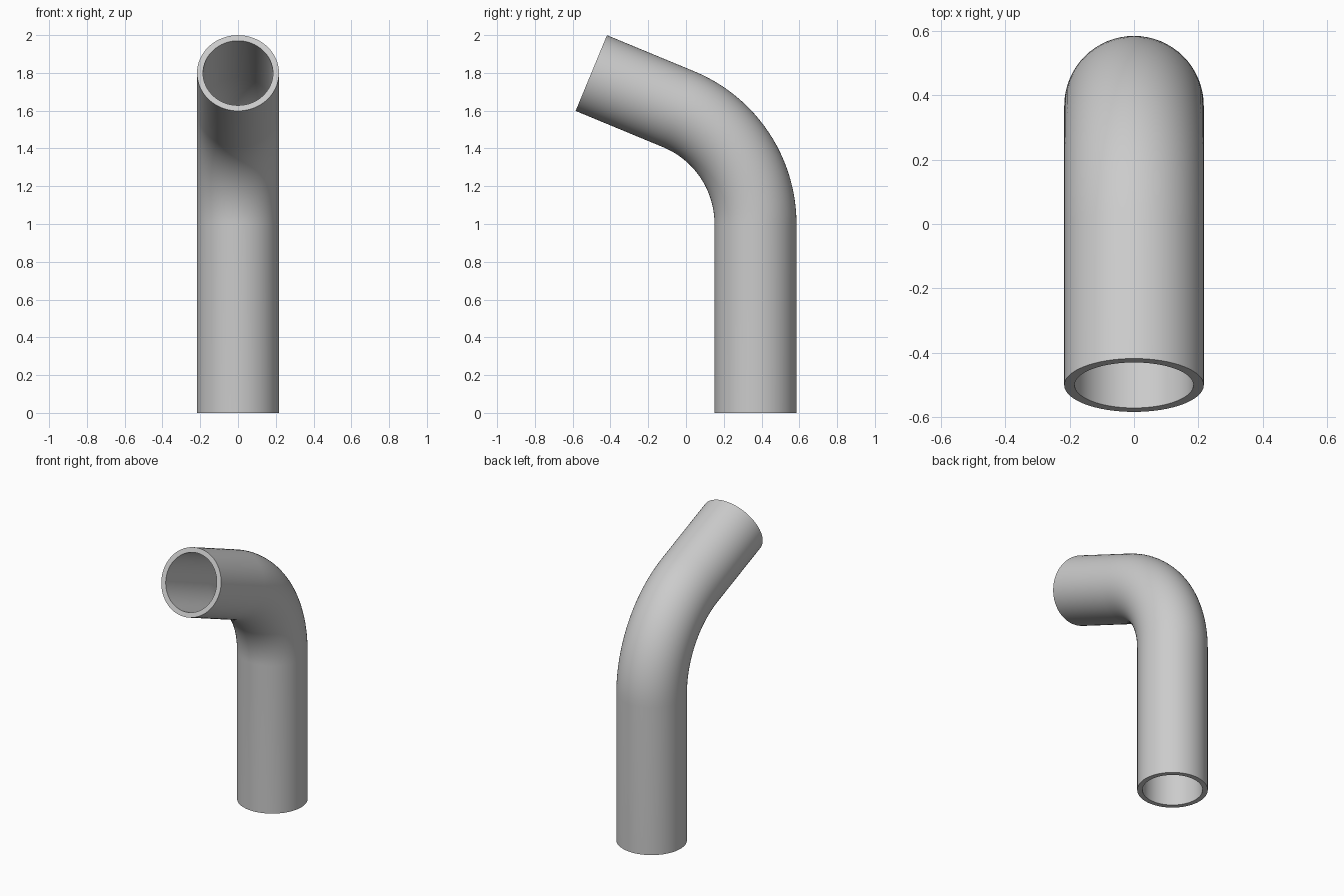
import bpy, bmesh, math
from mathutils import Vector

if "Cube" in bpy.data.objects:
    bpy.data.objects.remove(bpy.data.objects["Cube"])

SIDES, BEND_STEPS = 64, 24
R_OUT, R_IN = 0.217, 0.185
AXIS_Y, BEND_Z, BEND_R = 0.368, 1.0, 0.657
BEND, ARM = math.radians(67.5), 0.502

# Centre line: upright, bend, straight arm; each station is (y, z, tilt)
path = [(AXIS_Y, 0.0, 0.0)]
for i in range(BEND_STEPS + 1):
    a = BEND * i / BEND_STEPS
    path.append((AXIS_Y - BEND_R * (1 - math.cos(a)), BEND_Z + BEND_R * math.sin(a), a))
y, z, a = path[-1]
path.append((y - ARM * math.sin(a), z + ARM * math.cos(a), a))

bm = bmesh.new()


def ring(station, radius):
    y, z, a = station
    out = []
    for i in range(SIDES):
        t = math.tau * i / SIDES
        d = radius * math.sin(t)
        out.append(bm.verts.new(Vector((radius * math.cos(t), y + d * math.cos(a), z + d * math.sin(a)))))
    return out


# Outer wall up the path, inner wall back down, closed into a hollow tube
rings = [ring(s, R_OUT) for s in path] + [ring(s, R_IN) for s in reversed(path)]
for k, lower in enumerate(rings):
    upper = rings[(k + 1) % len(rings)]
    for i in range(SIDES):
        j = (i + 1) % SIDES
        bm.faces.new((lower[i], lower[j], upper[j], upper[i]))
bmesh.ops.recalc_face_normals(bm, faces=bm.faces)

mesh = bpy.data.meshes.new("bent_pipe")
bm.to_mesh(mesh)
bm.free()
pipe = bpy.data.objects.new("bent_pipe", mesh)
bpy.context.collection.objects.link(pipe)

# Plain grey
grey = bpy.data.materials.new("light_grey")
grey.diffuse_color = (0.6, 0.6, 0.6, 1)
grey.use_nodes = True
grey.node_tree.nodes["Principled BSDF"].inputs["Base Color"].default_value = grey.diffuse_color
mesh.materials.append(grey)

# Smooth walls with crisp rims
bpy.context.view_layer.objects.active = pipe
pipe.select_set(True)
bpy.ops.object.shade_smooth_by_angle(angle=math.radians(30))
